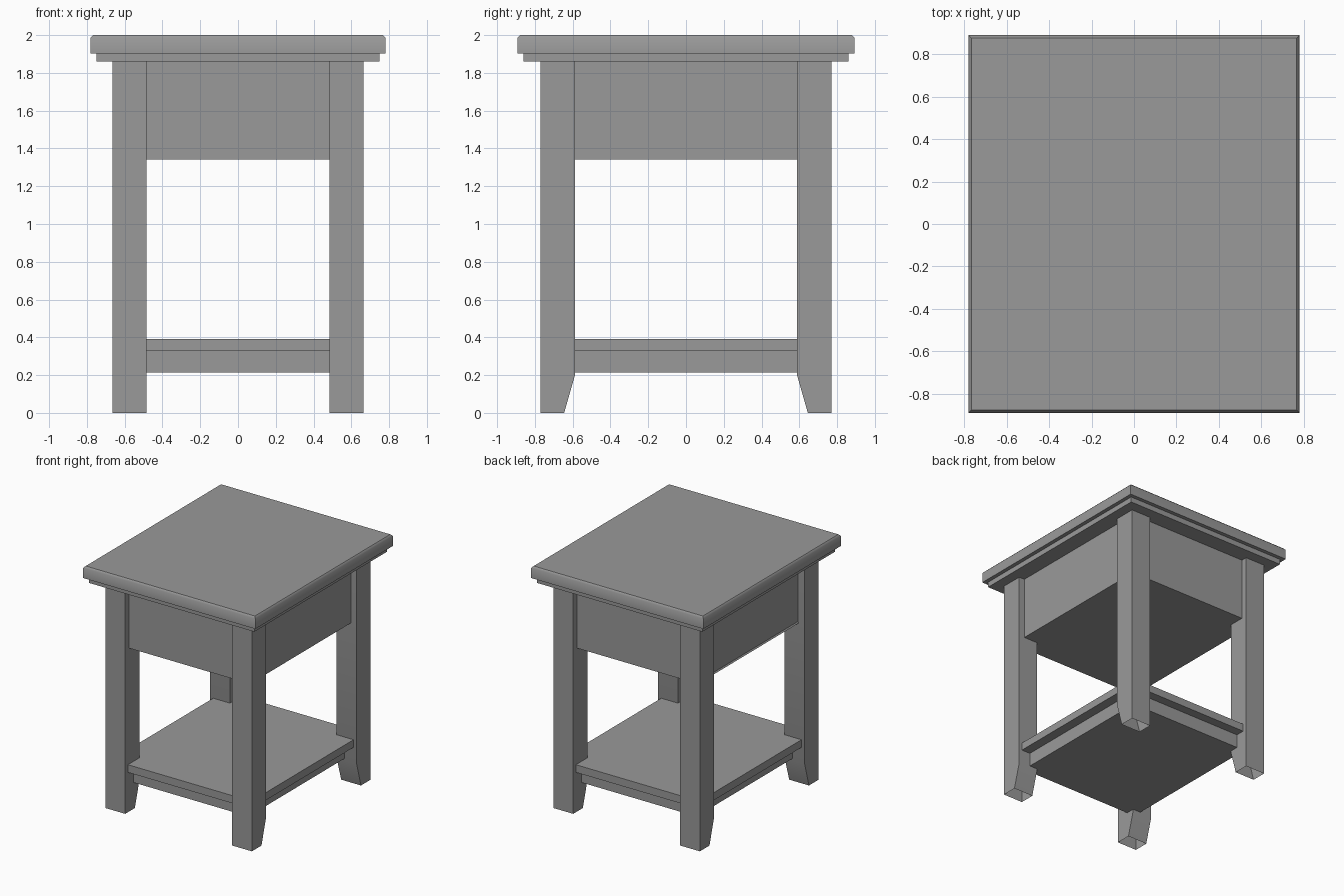
import bpy, bmesh, math
from mathutils import Matrix

if "Cube" in bpy.data.objects:
    bpy.data.objects.remove(bpy.data.objects["Cube"])


def finish(bm, name):
    bmesh.ops.recalc_face_normals(bm, faces=bm.faces)
    mesh = bpy.data.meshes.new(name)
    bm.to_mesh(mesh)
    bm.free()
    obj = bpy.data.objects.new(name, mesh)
    bpy.context.collection.objects.link(obj)
    return obj


def box_bm(hx, hy, z0, z1):
    bm = bmesh.new()
    size = Matrix.Diagonal((2 * hx, 2 * hy, z1 - z0, 1))
    bmesh.ops.create_cube(bm, size=1, matrix=Matrix.Translation((0, 0, (z0 + z1) / 2)) @ size)
    return bm


# Tabletop: slab with a softened upper rim
bm = box_bm(0.782, 0.892, 1.903, 2.0)
rim = [e for e in bm.edges if all(v.co.z > 1.99 for v in e.verts)]
bmesh.ops.bevel(bm, geom=rim, offset=0.014, segments=1, affect='EDGES')
bm.normal_update()
for f in bm.faces:
    f.smooth = abs(f.normal.z) < 0.9
for e in bm.edges:
    # corner edges running up the rim stay crisp
    if abs(e.verts[0].co.z - e.verts[1].co.z) > 0.001:
        e.smooth = False
finish(bm, "tabletop")

# Plain slabs: top moulding, lower shelf and its support frame
for name, hx, hy, z0, z1 in (
    ("top_moulding", 0.75, 0.86, 1.859, 1.903),
    ("lower_shelf", 0.637, 0.735, 0.327, 0.39),
    ("shelf_support", 0.557, 0.66, 0.215, 0.327),
):
    finish(box_bm(hx, hy, z0, z1), name)

# Apron case with a shallow recessed panel on the left side
bm = box_bm(0.613, 0.72, 1.341, 1.859)
bm.normal_update()
left = [f for f in bm.faces if f.normal.x < -0.9]
bmesh.ops.inset_region(bm, faces=left, thickness=0.016)
bmesh.ops.translate(bm, vec=(0.008, 0, 0), verts=left[0].verts)
finish(bm, "apron")

# Legs: tapered foot profile extruded across x, open underneath, mirrored to four
bm = bmesh.new()
profile = [(0.77, 0), (0.77, 1.859), (0.588, 1.859), (0.588, 0.2), (0.645, 0)]
face = bm.faces.new([bm.verts.new((0.485, y, z)) for y, z in profile])
ext = bmesh.ops.extrude_face_region(bm, geom=[face])
bmesh.ops.translate(bm, vec=(0.18, 0, 0),
                    verts=[g for g in ext["geom"] if isinstance(g, bmesh.types.BMVert)])
bmesh.ops.recalc_face_normals(bm, faces=bm.faces)
soles = [f for f in bm.faces if all(v.co.z < 0.001 for v in f.verts)]
bmesh.ops.delete(bm, geom=soles, context='FACES')
for f in bm.faces:
    f.smooth = True
for e in bm.edges:
    if e.calc_face_angle(math.pi) > math.radians(30):
        e.smooth = False
legs = finish(bm, "legs")
mirror = legs.modifiers.new("mirror_four", 'MIRROR')
mirror.use_axis = (True, True, False)
mirror.use_mirror_merge = False

# Dark grey finish shared by every part
grey = bpy.data.materials.new("dark_grey")
grey.diffuse_color = (0.32, 0.32, 0.32, 1)
grey.use_nodes = True
grey.node_tree.nodes["Principled BSDF"].inputs["Base Color"].default_value = grey.diffuse_color
for obj in bpy.context.collection.objects:
    obj.data.materials.append(grey)
